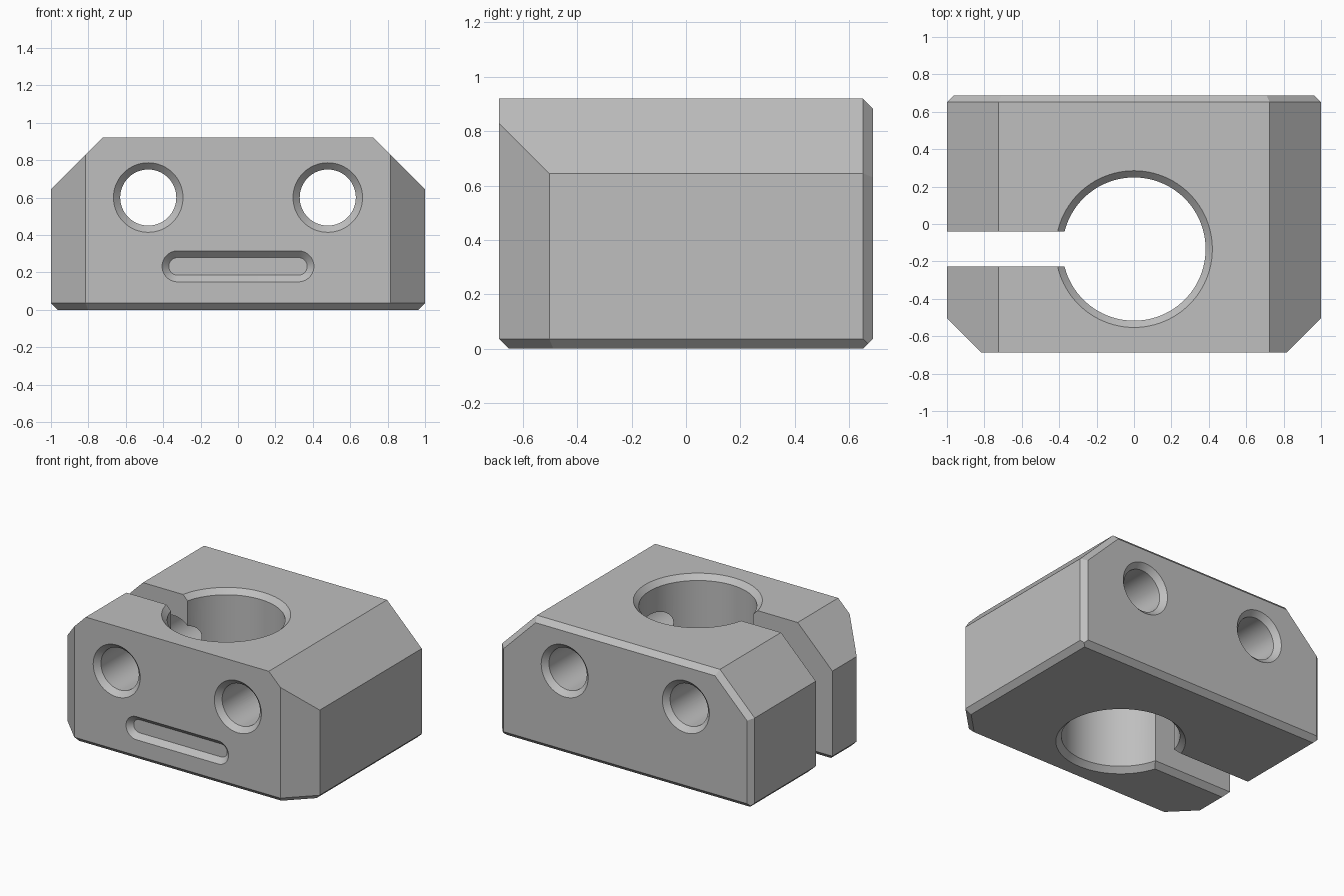
import bpy, bmesh, math
from mathutils import Vector

HX, HY, H = 1.0, 0.687, 0.92      # half width, half depth, height
C, OVER = 0.036, 0.05             # small chamfer, cutter overshoot
BORE_Y, BORE_R, SLOT = -0.134, 0.383, 0.094

cube = bpy.data.objects.get("Cube")
if cube:
    bpy.data.objects.remove(cube, do_unlink=True)

grey = bpy.data.materials.new("light grey")
grey.use_nodes = True
colour = (0.52, 0.52, 0.52, 1)
grey.diffuse_color = colour
grey.node_tree.nodes["Principled BSDF"].inputs["Base Color"].default_value = colour


def add_object(name, bm):
    bmesh.ops.recalc_face_normals(bm, faces=bm.faces)
    mesh = bpy.data.meshes.new(name)
    bm.to_mesh(mesh)
    bm.free()
    mesh.materials.append(grey)
    obj = bpy.data.objects.new(name, mesh)
    bpy.context.collection.objects.link(obj)
    return obj


def loft(name, rings):
    """Closed solid through rings of equal point count."""
    bm = bmesh.new()
    loops = [[bm.verts.new(p) for p in ring] for ring in rings]
    n = len(loops[0])
    for a, b in zip(loops, loops[1:]):
        for i in range(n):
            j = (i + 1) % n
            bm.faces.new((a[i], a[j], b[j], b[i]))
    bm.faces.new(loops[0])
    bm.faces.new(loops[-1])
    return add_object(name, bm)


def circle(r, n=96):
    return [(r * math.cos(2 * math.pi * i / n), r * math.sin(2 * math.pi * i / n))
            for i in range(n)]


def flared(lo, hi):
    """Offset and position pairs for a through cut chamfered at both ends."""
    return [(C + OVER, lo - OVER), (0, lo + C), (0, hi - C), (C + OVER, hi + OVER)]


# Body: a box trimmed by planes
bm = bmesh.new()
bmesh.ops.create_cube(bm, size=2)
for v in bm.verts:
    v.co = (v.co.x * HX, v.co.y * HY, (v.co.z + 1) * H / 2)


def trim(normal, dist):
    cut = bmesh.ops.bisect_plane(bm, geom=bm.verts[:] + bm.edges[:] + bm.faces[:],
                                 plane_co=normal * (dist / normal.length_squared),
                                 plane_no=normal, clear_outer=True)["geom_cut"]
    bmesh.ops.holes_fill(bm, edges=[e for e in cut if isinstance(e, bmesh.types.BMEdge)])


s = math.sqrt(0.5)
bottom, back = (Vector((0, 0, -1)), 0), (Vector((0, 1, 0)), HY)
top, front = (Vector((0, 0, 1)), H), (Vector((0, -1, 0)), HY)
sides = [(Vector((k, 0, 0)), HX) for k in (-1, 1)]
shoulders = [(Vector((k * s, 0, s)), (HX + 0.645) * s) for k in (-1, 1)]
corners = [(Vector((k * s, -s, 0)), (HX + 0.503) * s) for k in (-1, 1)]
for normal, dist in shoulders + corners:
    trim(normal, dist)
for base, others in ((bottom, sides + corners + [front, back]),
                     (back, sides + shoulders + [top])):
    for normal, dist in others:
        trim(base[0] + normal, base[1] + dist - C)
body = add_object("clamp_block", bm)

# Vertical bore with chamfered rims
cutters = [loft("bore_cutter", [[(x * 1, BORE_Y + y, z) for x, y in circle(BORE_R + d)]
                                for d, z in flared(0, H)])]

# Clamping slot, chamfered only underneath
cutters.append(loft("slot_cutter", [
    [(x, BORE_Y + k * (SLOT + d), z) for x, k in ((-1.2, -1), (-0.1, -1), (-0.1, 1), (-1.2, 1))]
    for d, z in flared(0, H + 1)[:3]]))

# Two bolt holes from front to back
for side, x0 in (("left", 0.48), ("right", -0.48)):
    cutters.append(loft(side + "_bolt_cutter", [
        [(x0 + x, y, 0.6 + z) for x, z in circle(0.15 + d, 64)]
        for d, y in flared(-HY, HY)]))

# Shallow rounded pocket with sloping walls on the front
cutters.append(loft("pocket_cutter", [
    [(x + math.copysign(0.323, x), y, 0.232 + z)
     for x, z in [(r * math.cos(a), r * math.sin(a)) for r in [0.047 + d]
                  for a in [(i + 0.5) * math.pi / 24 for i in range(48)]]]
    for d, y in flared(-HY, HY)[:2]]))

for cutter in cutters:
    cutter.hide_render = True
    mod = body.modifiers.new(cutter.name, "BOOLEAN")
    mod.operation, mod.solver, mod.object = "DIFFERENCE", "EXACT", cutter

# Bake the cuts, drop the cutters and shade
bpy.ops.object.select_all(action="DESELECT")
bpy.context.view_layer.objects.active = body
body.select_set(True)
for mod in list(body.modifiers):
    bpy.ops.object.modifier_apply(modifier=mod.name)
for cutter in cutters:
    bpy.data.objects.remove(cutter, do_unlink=True)
bpy.ops.object.shade_smooth_by_angle(angle=math.radians(20))
